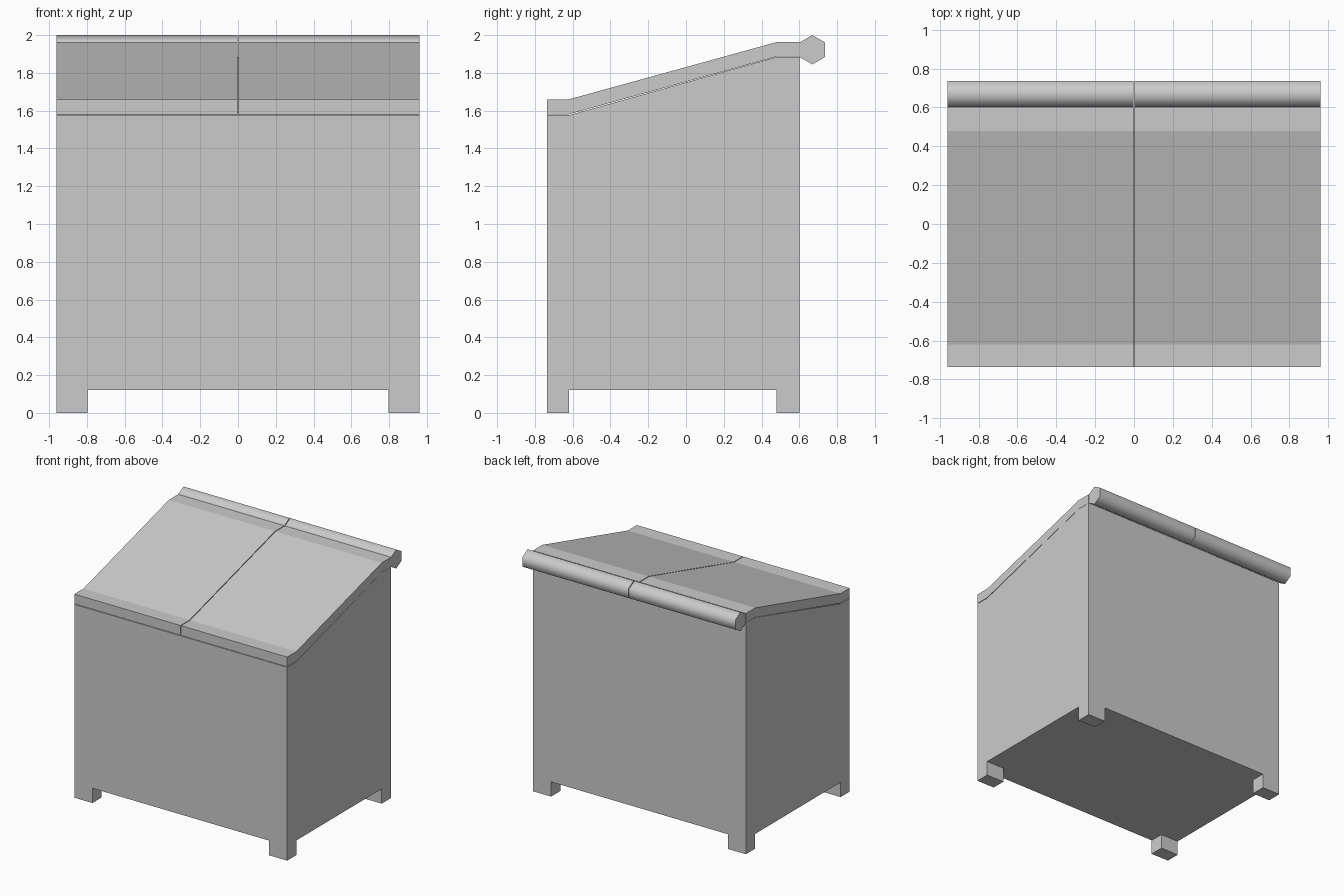
import bpy, bmesh, math

if "Cube" in bpy.data.objects:
    bpy.data.objects.remove(bpy.data.objects["Cube"])

W = 0.96            # half width
GAP = 0.003         # half of the slit between the two lids
Y = (-0.737, -0.62, 0.48, 0.60)   # profile break points, front to back


def extrude_x(name, profile, x0, x1):
    """Solid made by sweeping a (y, z) profile along x."""
    bm = bmesh.new()
    face = bm.faces.new([bm.verts.new((x0, y, z)) for y, z in profile])
    out = bmesh.ops.extrude_face_region(bm, geom=[face])
    moved = [v for v in out["geom"] if isinstance(v, bmesh.types.BMVert)]
    bmesh.ops.translate(bm, verts=moved, vec=(x1 - x0, 0, 0))
    bmesh.ops.recalc_face_normals(bm, faces=bm.faces)
    mesh = bpy.data.meshes.new(name)
    bm.to_mesh(mesh)
    bm.free()
    obj = bpy.data.objects.new(name, mesh)
    bpy.context.collection.objects.link(obj)
    return obj


# Box body with sloping top
extrude_x("body", [(Y[0], 0.12), (Y[3], 0.12), (Y[3], 1.885), (Y[2], 1.884),
                   (Y[1], 1.576), (Y[0], 1.576)], -W, W)

# Lid outline, and six-sided roll along its back edge
lid = [(Y[0], 1.581), (Y[1], 1.581), (Y[2], 1.886), (Y[3], 1.886),
       (Y[3], 1.963), (Y[2], 1.963), (Y[1], 1.66), (Y[0], 1.66)]
R = 0.0775
roll = [(0.669 + R * math.sin(i * math.pi / 3), 2 - R + R * math.cos(i * math.pi / 3))
        for i in range(6)]

for side, s in (("left", -1), ("right", 1)):
    extrude_x(f"{side}_lid", lid, s * GAP, s * W)
    hinge = extrude_x(f"{side}_hinge_roll", roll, s * GAP, s * W)
    bpy.ops.object.select_all(action='DESELECT')
    hinge.select_set(True)
    bpy.context.view_layer.objects.active = hinge
    bpy.ops.object.shade_smooth_by_angle(angle=math.radians(65))

    # Feet under the corners
    for end, y0, y1 in (("front", Y[0], Y[1]), ("back", Y[2], Y[3])):
        extrude_x(f"{end}_{side}_foot", [(y0, 0), (y1, 0), (y1, 0.12), (y0, 0.12)],
                  s * 0.797, s * W)
